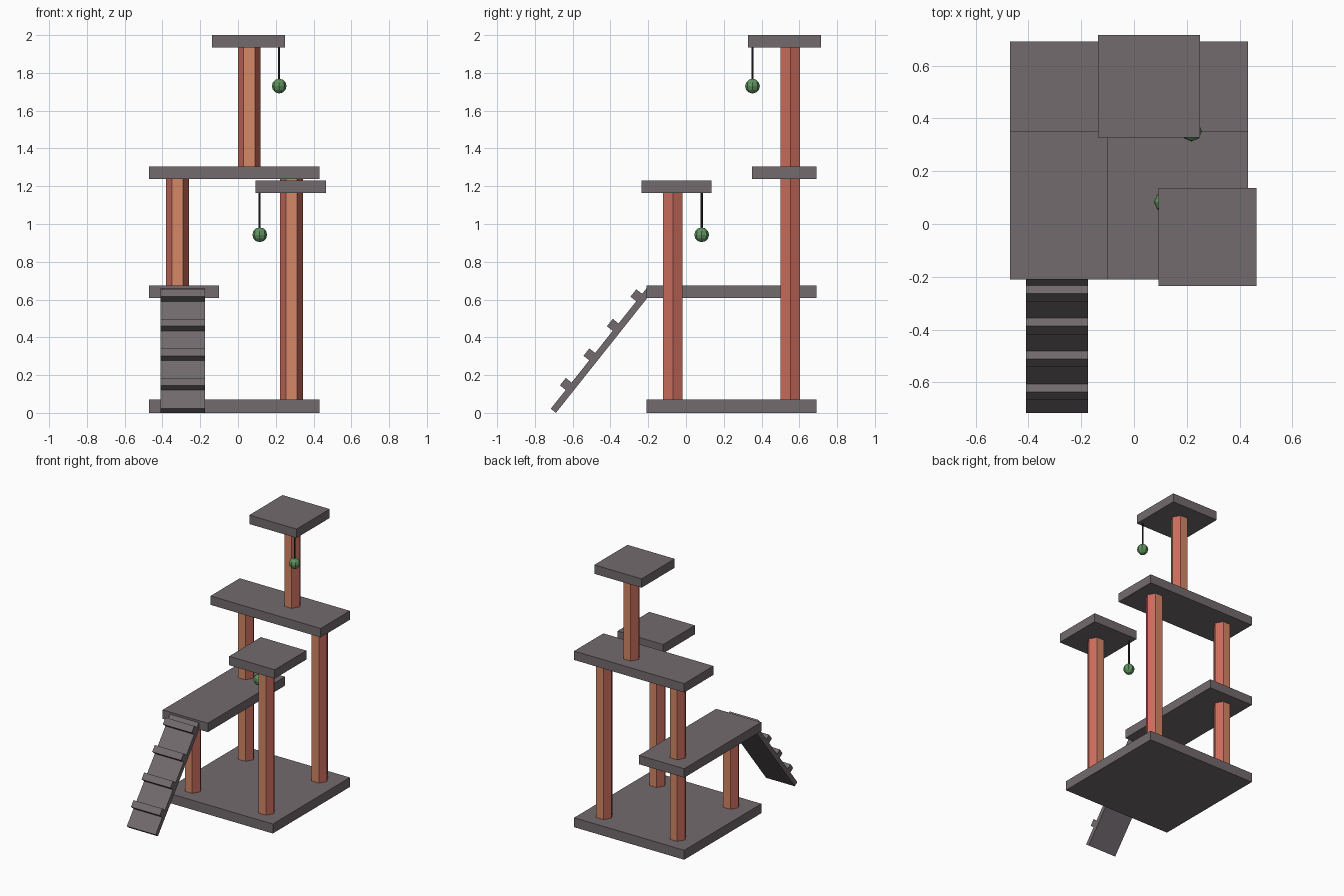
import bpy, math
from mathutils import Vector

if "Cube" in bpy.data.objects:
    bpy.data.objects.remove(bpy.data.objects["Cube"])


def material(name, rgb):
    m = bpy.data.materials.new(name)
    m.diffuse_color = (*rgb, 1)
    m.use_nodes = True
    m.node_tree.nodes["Principled BSDF"].inputs["Base Color"].default_value = m.diffuse_color
    return m


PLUSH = material("grey plush", (0.170, 0.145, 0.156))
ORANGE = material("orange sisal", (0.66, 0.245, 0.135))
RED = material("red sisal", (0.60, 0.150, 0.110))
GREEN = material("green ball", (0.115, 0.29, 0.115))
DARK = material("dark string", (0.03, 0.025, 0.025))


def finish(name, *mats):
    ob = bpy.context.object
    ob.name = name
    for m in mats:
        ob.data.materials.append(m)
    return ob


def box(name, lo, hi):
    lo, hi = Vector(lo), Vector(hi)
    bpy.ops.mesh.primitive_cube_add(size=1, location=(lo + hi) / 2)
    ob = finish(name, PLUSH)
    ob.scale = hi - lo
    return ob


def post(name, x, y, z0, z1):
    # hexagonal post, flat side to the front; front and back faces orange
    bpy.ops.mesh.primitive_cylinder_add(vertices=6, radius=0.06, depth=z1 - z0,
                                        location=(x, y, (z0 + z1) / 2))
    ob = finish(name, RED, ORANGE)
    for v in ob.data.vertices:
        v.co = (v.co.y, v.co.x, -v.co.z)  # half turn: corners on the x axis
    ob.data.update()
    for p in ob.data.polygons:
        p.material_index = 1 if abs(p.normal.y) > 0.9 else 0


def hanging_toy(name, x, y, top, z):
    bpy.ops.mesh.primitive_cylinder_add(vertices=6, radius=0.006, depth=top - z,
                                        location=(x, y, (top + z) / 2))
    finish(name + "_string", DARK)
    bpy.ops.mesh.primitive_uv_sphere_add(segments=8, ring_count=6, radius=0.039,
                                         location=(x, y, z))
    finish(name + "_ball", GREEN)


# base and platforms
box("base", (-0.47, -0.21, 0), (0.432, 0.692, 0.07))
box("low_shelf", (-0.47, -0.21, 0.608), (-0.10, 0.692, 0.674))
box("middle_shelf", (-0.47, 0.35, 1.238), (0.432, 0.692, 1.304))
box("side_perch", (0.092, -0.235, 1.165), (0.465, 0.136, 1.231))
box("top_perch", (-0.137, 0.328, 1.934), (0.25, 0.716, 2.0))

# posts
post("low_front_post", -0.32, -0.07, 0.07, 0.608)
post("low_back_post", -0.32, 0.552, 0.07, 0.608)
post("middle_back_post", -0.32, 0.552, 0.674, 1.238)
post("right_back_post", 0.283, 0.552, 0.07, 1.238)
post("right_front_post", 0.283, -0.07, 0.07, 1.165)
post("top_post", 0.06, 0.552, 1.304, 1.934)

# hanging toys
hanging_toy("top_toy", 0.218, 0.352, 1.934, 1.73)
hanging_toy("side_toy", 0.115, 0.083, 1.165, 0.943)

# sloping ramp with rungs, placed by distance along and above its surface
TILT = math.radians(51.5)
START = Vector((-0.292, -0.716, 0.022))
ALONG = Vector((0, math.cos(TILT), math.sin(TILT)))
OUT = Vector((0, -math.sin(TILT), math.cos(TILT)))


def ramp_part(name, s0, s1, h0, h1):
    bpy.ops.mesh.primitive_cube_add(
        size=1, location=START + ALONG * (s0 + s1) / 2 + OUT * (h0 + h1) / 2,
        rotation=(TILT, 0, 0))
    finish(name, PLUSH).scale = (0.236, s1 - s0, h1 - h0)


ramp_part("ramp", 0, 0.822, -0.035, 0)
for i in range(4):
    s = 0.152 + 0.2 * i
    ramp_part(f"rung_{i + 1}", s - 0.025, s + 0.025, 0, 0.039)
